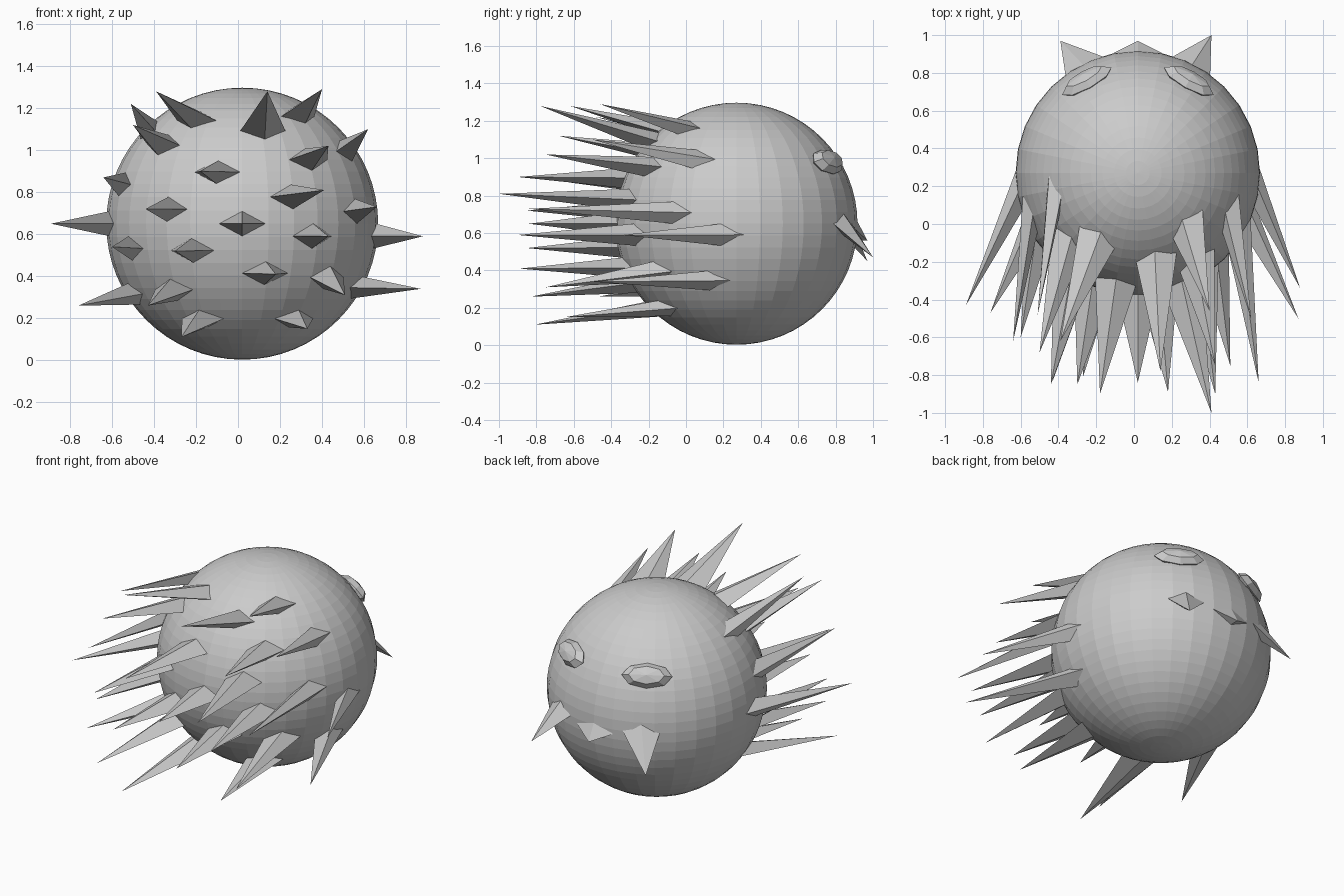
import bpy
import bmesh
from math import sqrt
from mathutils import Matrix, Vector

cube = bpy.data.objects.get("Cube")
if cube:
    bpy.data.objects.remove(cube, do_unlink=True)

CENTRE = Vector((.02, .27, .65))
RADIUS = .647
UP = Vector((0, 0, 1))

grey = bpy.data.materials.new("plain_grey")
grey.use_nodes = True
grey.diffuse_color = (.6, .6, .6, 1)
grey.node_tree.nodes["Principled BSDF"].inputs["Base Color"].default_value = grey.diffuse_color


def finish(bm, name):
    """Turn a bmesh into a flat shaded grey object."""
    bmesh.ops.recalc_face_normals(bm, faces=bm.faces)
    mesh = bpy.data.meshes.new(name)
    bm.to_mesh(mesh)
    bm.free()
    mesh.materials.append(grey)
    part = bpy.data.objects.new(name, mesh)
    bpy.context.collection.objects.link(part)
    return part


def surface_point(x, z, side):
    """Point on the body below a front (-1) or back (+1) position."""
    dx, dz = x - CENTRE.x, z - CENTRE.z
    depth = sqrt(max(RADIUS ** 2 - dx * dx - dz * dz, .004))
    offset = Vector((dx, side * depth, dz)).normalized()
    return CENTRE + offset * RADIUS


def tangent_axes(point):
    """Sideways, upward and outward directions on the body surface."""
    normal = (point - CENTRE).normalized()
    across = UP.cross(normal).normalized()
    return across, normal.cross(across), normal


def thorn(name, base, tip, half_width, half_height):
    """Four sided spike whose diamond base lies on the body."""
    across, upward, normal = tangent_axes(base)
    root = base - normal * .012
    ring = [root + across * half_width, root + upward * half_height,
            root - across * half_width, root - upward * half_height]
    bm = bmesh.new()
    corners = [bm.verts.new(p) for p in ring]
    point = bm.verts.new(tip)
    bm.faces.new(corners)
    for i, corner in enumerate(corners):
        bm.faces.new((corner, corners[(i + 1) % len(corners)], point))
    return finish(bm, name)


# Round body
bm = bmesh.new()
bmesh.ops.create_uvsphere(bm, u_segments=32, v_segments=32, radius=RADIUS)
bmesh.ops.translate(bm, verts=bm.verts, vec=CENTRE)
finish(bm, "round_body")

# Spikes: base x, base z, then tip x, y, z
spikes = [
    (-.2, 1.15, -.39, -.62, 1.28), (-.43, 1.1, -.51, -.48, 1.22),
    (-.36, 1.03, -.5, -.68, 1.12), (.12, 1.1, .14, -.78, 1.28),
    (.29, 1.17, .4, -.46, 1.29), (.52, 1, .62, -.5, 1.1),
    (.34, .96, .43, -.75, 1.02), (-.1, .9, -.18, -.9, .9),
    (-.56, .84, -.64, -.62, .87), (-.34, .72, -.44, -.85, .72),
    (.26, .78, .41, -1, .81), (.57, .71, .66, -.84, .73),
    (.02, .65, .02, -.84, .65), (.36, .59, .43, -.9, .59),
    (-.52, .53, -.6, -.6, .54), (-.22, .52, -.3, -.85, .52),
    (.13, .41, .18, -.89, .41), (.43, .39, .51, -.75, .31),
    (-.31, .33, -.43, -.83, .26), (-.17, .19, -.27, -.81, .11),
    (.27, .19, .33, -.65, .15), (.66, .59, .88, -.34, .59),
    (.57, .34, .87, -.5, .34), (-.62, .65, -.89, -.43, .65),
    (-.5, .31, -.76, -.47, .26),
]
for number, (x, z, *tip) in enumerate(spikes, 1):
    thorn(f"spike_{number}", surface_point(x, z, -1), Vector(tip), .11, .06)

# Fangs and the small middle tooth
thorn("left_fang", surface_point(.31, .65, 1), Vector((.41, 1, .47)), .11, .06)
thorn("right_fang", surface_point(-.27, .65, 1), Vector((-.39, .97, .45)), .11, .06)
thorn("middle_tooth", surface_point(.02, .62, 1), Vector((.02, .97, .56)), .13, .06)

# Faceted bulging eyes, one on each side
for name, x in (("left_eye", .29), ("right_eye", -.25)):
    spot = surface_point(x, .98, 1)
    across, upward, normal = tangent_axes(spot)
    turn = Matrix((across, upward, normal)).transposed().to_4x4()
    bm = bmesh.new()
    bmesh.ops.create_uvsphere(bm, u_segments=8, v_segments=4, radius=1)
    bmesh.ops.scale(bm, verts=bm.verts, vec=(.15, .075, .05))
    bmesh.ops.transform(bm, verts=bm.verts, matrix=Matrix.Translation(spot) @ turn)
    finish(bm, name)
